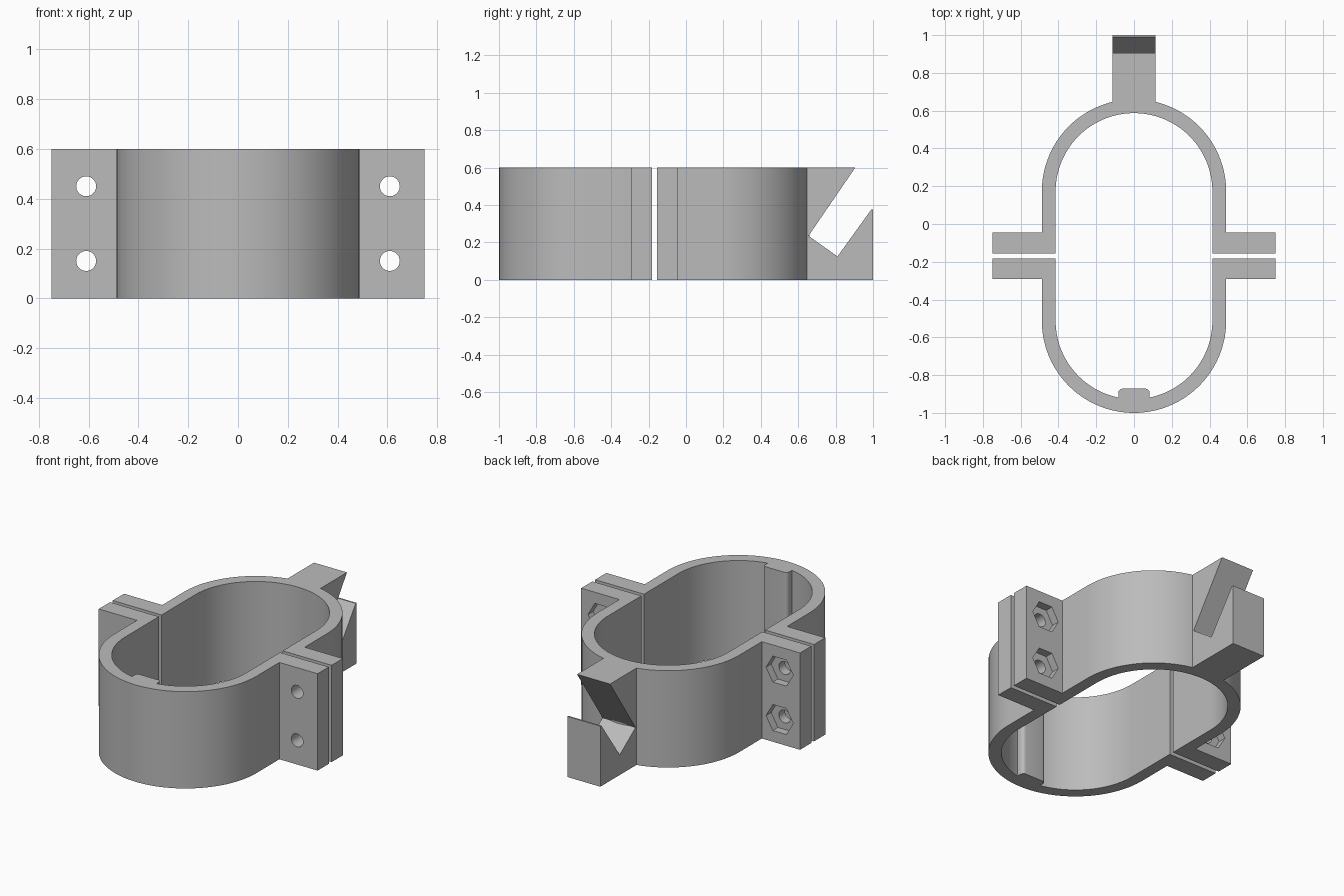
import bpy, bmesh
from math import sin, cos, pi, sqrt
from mathutils import Vector

default = bpy.data.objects.get("Cube")
if default:
    bpy.data.objects.remove(default)

HEIGHT, OUTER, INNER = 0.6, 0.488, 0.415
FLANGE_X, BOLT_X = 0.75, 0.61

grey = bpy.data.materials.new("plain grey")
grey.use_nodes = True
colour = (0.5, 0.5, 0.5, 1)
grey.diffuse_color = colour
grey.node_tree.nodes["Principled BSDF"].inputs["Base Color"].default_value = colour


def prism(name, points, direction):
    """Extrude a closed outline of 3D points along a direction."""
    bm = bmesh.new()
    face = bm.faces.new([bm.verts.new(p) for p in points])
    new = bmesh.ops.extrude_face_region(bm, geom=[face])["geom"]
    verts = [v for v in new if isinstance(v, bmesh.types.BMVert)]
    bmesh.ops.translate(bm, verts=verts, vec=Vector(direction))
    bmesh.ops.recalc_face_normals(bm, faces=bm.faces)
    mesh = bpy.data.meshes.new(name)
    bm.to_mesh(mesh)
    bm.free()
    mesh.materials.append(grey)
    obj = bpy.data.objects.new(name, mesh)
    bpy.context.collection.objects.link(obj)
    return obj


def arc(cx, cy, r, start, end, n):
    steps = [start + (end - start) * i / n for i in range(n + 1)]
    return [(cx + r * cos(a), cy + r * sin(a)) for a in steps]


def combine(target, tool, operation):
    """Apply a boolean and discard the helper object."""
    tool.hide_render = True
    mod = target.modifiers.new("join", "BOOLEAN")
    mod.object, mod.operation, mod.solver = tool, operation, "EXACT"
    bpy.context.view_layer.objects.active = target
    bpy.ops.object.modifier_apply(modifier=mod.name)
    bpy.data.objects.remove(tool)


def clamp_half(name, centre, mating, shoulder, side, pad=None):
    """U-shaped band with a flange on each end; side is +1 back, -1 front."""
    right = [(INNER, mating), (FLANGE_X, mating),
             (FLANGE_X, shoulder), (OUTER, shoulder)]
    left = [(-x, y) for x, y in reversed(right)]
    outside = arc(0, centre, OUTER, 0, side * pi, 72)
    inside = arc(0, centre, INNER, side * pi, 0, 72)
    if pad:
        # key pad with rounded corners on the inner wall
        half, top, r = pad
        foot = centre + side * sqrt(INNER ** 2 - half ** 2)
        bump = [(-half, foot)]
        bump += arc(-half + r, top - r, r, pi, pi / 2, 6)
        bump += arc(half - r, top - r, r, pi / 2, 0, 6)
        bump += [(half, foot)]
        before = [p for p in inside[:37] if p[0] < -half]
        after = [p for p in inside[36:] if p[0] > half]
        inside = before + bump + after
    outline = right + outside + left + inside
    return prism(name, [(x, y, 0) for x, y in outline], (0, 0, HEIGHT))


def cut_bolts(target, radius, sides, y_start, y_end):
    """Cut the four bolt openings along y."""
    for x in (-BOLT_X, BOLT_X):
        for z in (0.15, 0.45):
            ring = arc(x, z, radius, 0, 2 * pi, sides)[:-1]
            tool = prism("bolt_cutter", [(px, y_start, pz) for px, pz in ring],
                         (0, y_end - y_start, 0))
            combine(target, tool, "DIFFERENCE")


# Two halves of the clamp
front_half = clamp_half("front_clamp_half", -0.512, -0.182, -0.292, -1,
                        pad=(0.083, -0.872, 0.022))
back_half = clamp_half("back_clamp_half", 0.172, -0.155, -0.045, 1)

# Hook block with its slanted slot
hook_outline = [(0.61, 0), (1, 0), (1, 0.375), (0.99, 0.375), (0.81, 0.125),
                (0.655, 0.235), (0.905, HEIGHT), (0.61, HEIGHT)]
hook = prism("hook", [(-0.113, y, z) for y, z in hook_outline], (0.226, 0, 0))
combine(back_half, hook, "UNION")

# Bolt holes through both flanges, nut pockets behind
cut_bolts(front_half, 0.04, 32, -0.35, -0.12)
cut_bolts(back_half, 0.04, 32, -0.2, 0.0)
cut_bolts(back_half, 0.093, 6, -0.095, 0.0)

# Smooth curves, sharp corners
for obj in (front_half, back_half):
    bpy.ops.object.select_all(action="DESELECT")
    obj.select_set(True)
    bpy.context.view_layer.objects.active = obj
    bpy.ops.object.shade_smooth_by_angle(angle=pi / 7)
